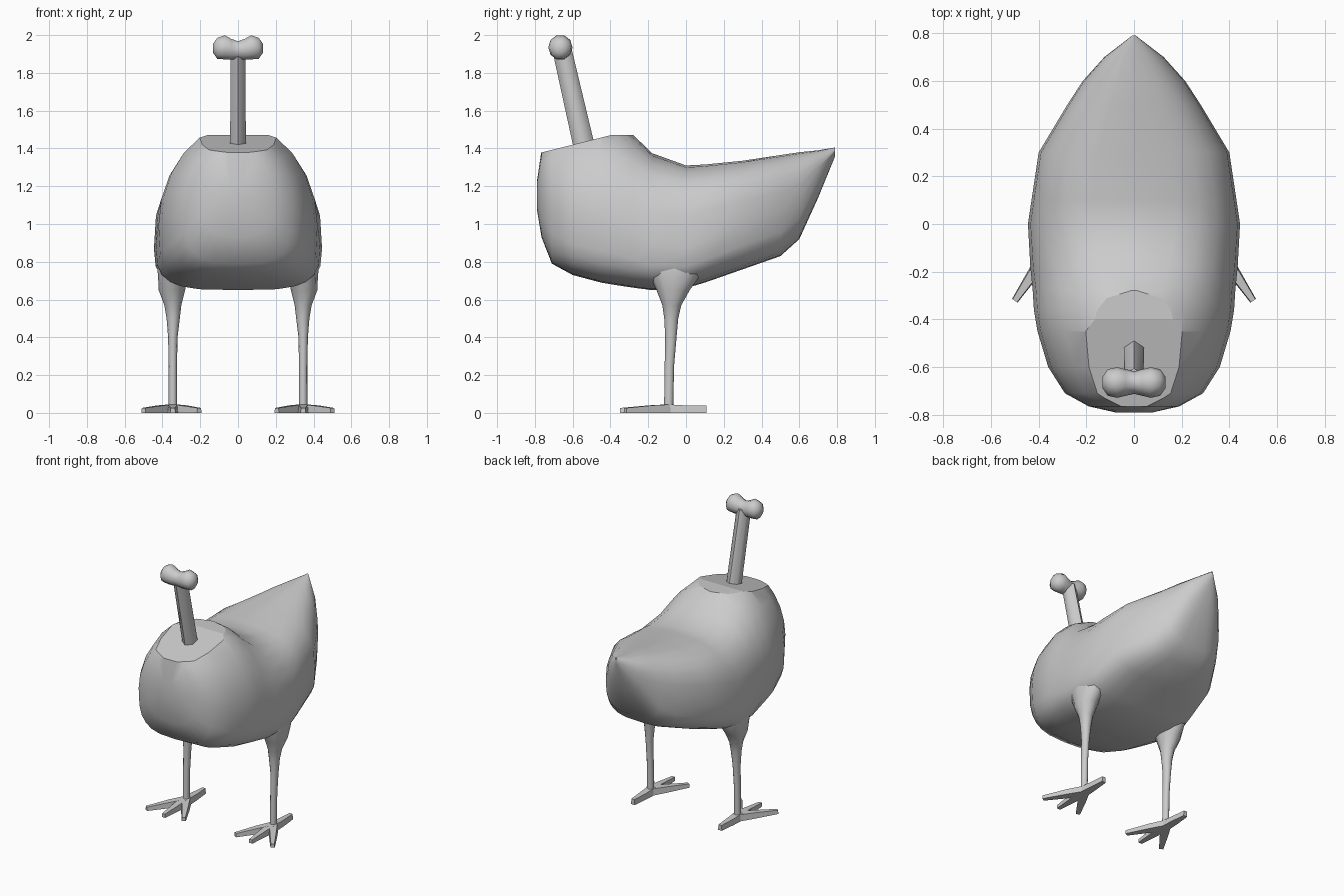
import bpy, bmesh, math
from mathutils import Vector

old = bpy.data.objects.get("Cube")
if old:
    bpy.data.objects.remove(old, do_unlink=True)

grey = bpy.data.materials.new("plain_grey")
grey.use_nodes = True
COL = (0.6, 0.6, 0.6, 1)
grey.diffuse_color = COL
grey.node_tree.nodes["Principled BSDF"].inputs["Base Color"].default_value = COL


def loft(rings):
    """Skin a list of equal-length closed rings and cap both ends."""
    bm = bmesh.new()
    vr = [[bm.verts.new(p) for p in r] for r in rings]
    n = len(rings[0])
    for a, b in zip(vr, vr[1:]):
        for i in range(n):
            j = (i + 1) % n
            bm.faces.new((a[i], a[j], b[j], b[i]))
    bm.faces.new(vr[0])
    bm.faces.new(vr[-1])
    return bm


def finish(name, bm, sharp=40):
    bmesh.ops.recalc_face_normals(bm, faces=bm.faces)
    for f in bm.faces:
        f.smooth = True
    for e in bm.edges:
        if len(e.link_faces) == 2 and e.calc_face_angle(0) > math.radians(sharp):
            e.smooth = False
    me = bpy.data.meshes.new(name)
    bm.to_mesh(me)
    bm.free()
    me.materials.append(grey)
    ob = bpy.data.objects.new(name, me)
    bpy.context.collection.objects.link(ob)
    return ob


def spow(v, p):
    return math.copysign(abs(v) ** p, v)


def angles(n):
    return [2 * math.pi * i / n for i in range(n)]


# Body: sections (y, half width, bottom, widest height, top, lower power, upper power)
SECTIONS = [
    (-0.79, 0.08, 1.08, 1.15, 1.22, 2.0, 2.0),
    (-0.765, 0.19, 0.93, 1.13, 1.39, 2.6, 2.0),
    (-0.71, 0.29, 0.79, 1.08, 1.46, 3.2, 1.9),
    (-0.60, 0.36, 0.73, 1.04, 1.50, 3.6, 1.9),
    (-0.45, 0.405, 0.69, 1.02, 1.525, 3.8, 2.0),
    (-0.36, 0.42, 0.675, 1.00, 1.51, 3.8, 2.0),
    (-0.28, 0.425, 0.663, 0.96, 1.472, 3.8, 2.1),
    (-0.18, 0.435, 0.65, 0.90, 1.375, 3.6, 2.5),
    (0.0, 0.445, 0.66, 0.87, 1.31, 3.4, 2.9),
    (0.10, 0.43, 0.69, 0.91, 1.315, 3.5, 3.0),
    (0.30, 0.40, 0.76, 1.00, 1.335, 3.6, 2.8),
    (0.50, 0.28, 0.83, 1.06, 1.365, 3.4, 2.6),
    (0.60, 0.215, 0.92, 1.12, 1.38, 3.2, 2.5),
    (0.70, 0.125, 1.14, 1.26, 1.39, 2.5, 2.2),
    (0.79, 0.008, 1.36, 1.38, 1.405, 2.0, 2.0),
]


def body_ring(y, w, zb, zm, zt, pl, pu):
    ring = []
    for t in angles(24):
        c, s = math.cos(t), math.sin(t)
        p, h = (pu, zt - zm) if s > 0 else (pl, zm - zb)
        ring.append((w * spow(c, 2 / p), y, zm + h * spow(s, 2 / p)))
    return ring


bm = loft([body_ring(*s) for s in SECTIONS])
# Slice off the neck stump: a slanted cut and a short level one behind it
for co, no in (((0, -0.40, 1.47), (0, -0.25, 1)), ((0, -0.40, 1.47), (0, 0, 1))):
    cut = bmesh.ops.bisect_plane(bm, geom=bm.verts[:] + bm.edges[:] + bm.faces[:],
                                 plane_co=co, plane_no=Vector(no).normalized(),
                                 clear_outer=True)
    rim = [e for e in cut["geom_cut"] if isinstance(e, bmesh.types.BMEdge)]
    bmesh.ops.holes_fill(bm, edges=[e for e in rim if e.is_boundary])
body = finish("body", bm, 48)
for p in body.data.polygons:
    c, n = p.center, p.normal
    if c.z > 1.37 and n.z > 0.96 and c.y < -0.27:
        p.use_smooth = False


# Neck bone: hexagonal shaft leaning forward
def flat_ring(cx, cy, z, rx, ry, n, turn=0.0):
    return [(cx + rx * math.cos(t + turn), cy + ry * math.sin(t + turn), z)
            for t in angles(n)]


finish("neck_bone", loft([flat_ring(0, -0.53, 1.37, 0.048, 0.058, 6, math.pi / 6),
                          flat_ring(0, -0.658, 1.93, 0.046, 0.052, 6, math.pi / 6)]), 65)

# Bone end: two rounded lobes with a dip between them
LOBE = [(0.0, 1.92, 0.05), (0.035, 1.925, 0.058), (0.07, 1.935, 0.067),
        (0.11, 1.93, 0.058), (0.132, 1.93, 0.025)]
knob = [(-x, z, r) for x, z, r in LOBE[:0:-1]] + LOBE
finish("bone_end", loft([[(x, -0.665 + 0.96 * r * math.cos(t), z + r * math.sin(t))
                          for t in angles(10)] for x, z, r in knob]), 55)

# Legs: (z, x centre, y centre, x radius, y radius) from ankle to hip
LEG = [(0.02, 0.345, -0.092, 0.022, 0.024), (0.25, 0.345, -0.088, 0.022, 0.025),
       (0.40, 0.345, -0.08, 0.025, 0.03), (0.50, 0.343, -0.078, 0.035, 0.037),
       (0.57, 0.345, -0.075, 0.045, 0.05), (0.65, 0.35, -0.068, 0.07, 0.088),
       (0.72, 0.345, -0.06, 0.078, 0.13), (0.80, 0.33, -0.06, 0.10, 0.16),
       (0.95, 0.28, -0.05, 0.10, 0.16)]

# Toe tips relative to the ankle: (x, y, tip half width, tip height)
TOES = [(0.155, -0.23, 0.014, 0.026), (-0.14, -0.23, 0.014, 0.026),
        (0.0, -0.258, 0.014, 0.026), (0.0, 0.20, 0.015, 0.038)]


def toe(ax, ay, dx, dy, w, h):
    d = Vector((dx, dy, 0))
    side = Vector((-dy, dx, 0)).normalized()
    rings = []
    for k, hw, top in ((-0.02, 0.032, 0.045), (0.4, 0.027, 0.04), (1.0, w, h)):
        c = Vector((ax, ay, 0)) + d * k
        up = Vector((0, 0, top))
        rings.append([c - side * hw, c + side * hw,
                      c + side * hw * 0.8 + up, c - side * hw * 0.8 + up])
    return loft(rings)


for s, label in ((1, "left"), (-1, "right")):
    finish(label + "_leg", loft([flat_ring(s * x, y, z, rx, ry, 12)
                                 for z, x, y, rx, ry in LEG]), 60)
    for i, (dx, dy, w, h) in enumerate(TOES):
        kind = ("outer", "inner", "middle", "back")[i]
        finish(f"{label}_{kind}_toe", toe(s * 0.345, -0.092, s * dx, dy, w, h), 30)
